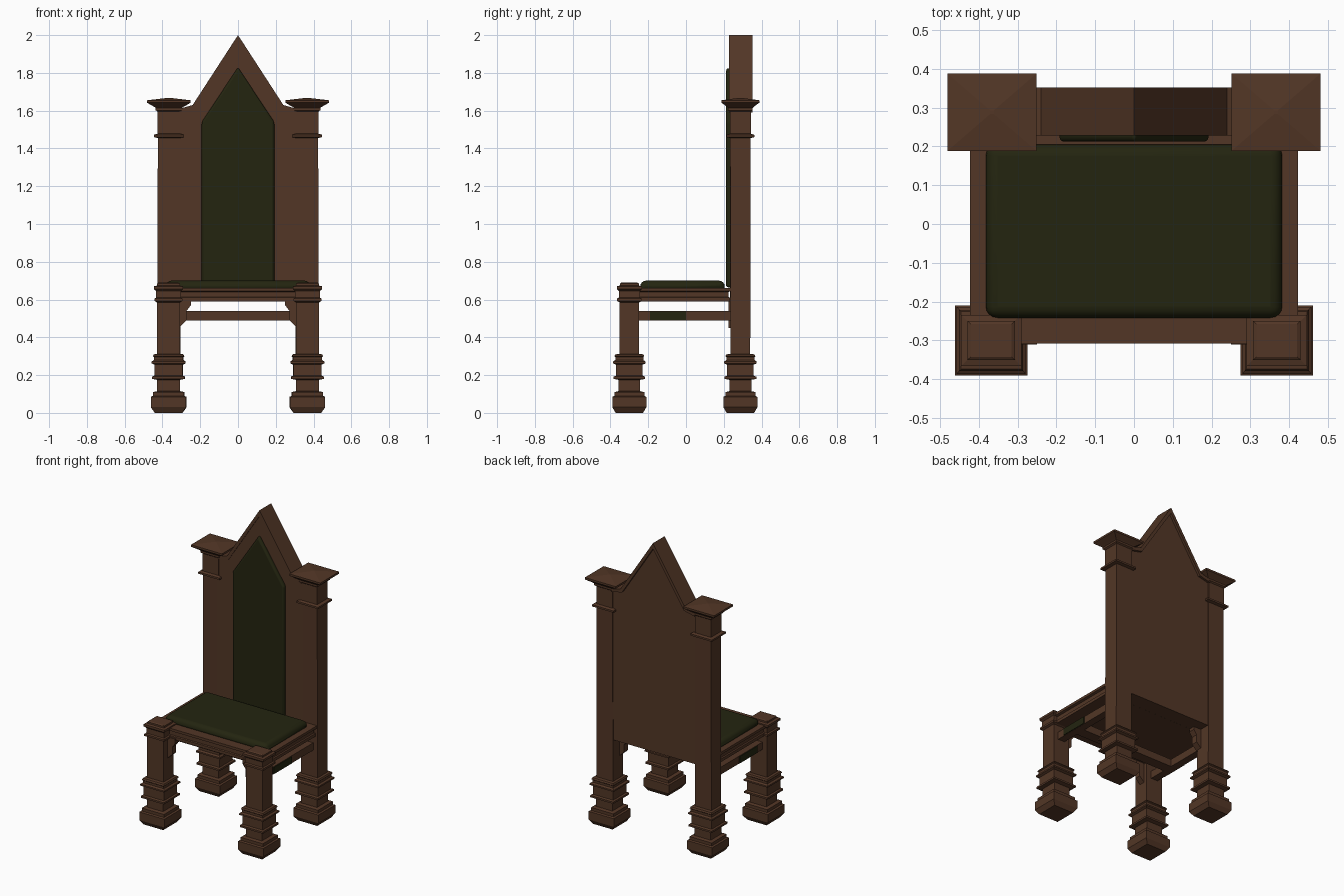
import bpy, bmesh, math
from mathutils import Vector

if "Cube" in bpy.data.objects:
    bpy.data.objects.remove(bpy.data.objects["Cube"])


def material(name, rgb):
    m = bpy.data.materials.new(name)
    m.diffuse_color = (*rgb, 1)
    m.use_nodes = True
    m.node_tree.nodes["Principled BSDF"].inputs["Base Color"].default_value = m.diffuse_color
    return m


WOOD = material("brown wood", (0.085, 0.037, 0.019))
CLOTH = material("dark green cloth", (0.017, 0.018, 0.005))


def finish(name, bm, mat):
    bmesh.ops.recalc_face_normals(bm, faces=bm.faces)
    me = bpy.data.meshes.new(name)
    bm.to_mesh(me)
    bm.free()
    me.materials.append(mat)
    ob = bpy.data.objects.new(name, me)
    bpy.context.collection.objects.link(ob)
    return ob


def loft(name, cx, cy, rows, mat=WOOD):
    """Stack of rectangles: rows are (z, width, depth)."""
    bm = bmesh.new()
    rings = []
    for z, w, d in rows:
        rings.append([bm.verts.new((cx + sx * w / 2, cy + sy * d / 2, z))
                      for sx, sy in ((-1, -1), (1, -1), (1, 1), (-1, 1))])
    for a, b in zip(rings, rings[1:]):
        for i in range(4):
            j = (i + 1) % 4
            bm.faces.new((a[i], a[j], b[j], b[i]))
    bm.faces.new(rings[0][::-1])
    bm.faces.new(rings[-1])
    return finish(name, bm, mat)


def box(name, x0, x1, y0, y1, z0, z1, mat=WOOD):
    w, d = x1 - x0, y1 - y0
    return loft(name, (x0 + x1) / 2, (y0 + y1) / 2, [(z0, w, d), (z1, w, d)], mat)


def plate(name, pts, y0, y1, mat=WOOD):
    """Extrude an x-z outline from y0 to y1."""
    bm = bmesh.new()
    f = bm.faces.new([bm.verts.new((x, y0, z)) for x, z in pts])
    r = bmesh.ops.extrude_face_region(bm, geom=[f])
    vs = [v for v in r["geom"] if isinstance(v, bmesh.types.BMVert)]
    bmesh.ops.translate(bm, vec=Vector((0, y1 - y0, 0)), verts=vs)
    return finish(name, bm, mat)


def mirrored(half):
    """Close a right-hand outline (bottom to top) with its mirror image."""
    return half + [(-x, z) for x, z in reversed(half) if x > 0]


# Turned-style square foot shared by all four legs
FOOT = [(0, .145, .145), (.03, .187, .18), (.085, .187, .18), (.09, .165, .158),
        (.11, .165, .158), (.115, .12, .115), (.175, .12, .115), (.18, .172, .168),
        (.192, .172, .168), (.197, .15, .14), (.255, .15, .14), (.262, .178, .172),
        (.272, .178, .172), (.28, .155, .148), (.295, .155, .148), (.3, .165, .158),
        (.31, .155, .148), (.312, .122, .104)]
FRONT_TOP = [(.585, .122, .104), (.592, .148, .13), (.605, .148, .13), (.61, .13, .112),
             (.645, .13, .112), (.655, .155, .132), (.67, .155, .132), (.674, .122, .1),
             (.685, .122, .1), (.69, .105, .085)]
BACK_TOP = [(1.455, .117, .108), (1.46, .16, .148), (1.472, .16, .148), (1.478, .12, .112),
            (1.595, .12, .112), (1.602, .14, .13), (1.615, .14, .13), (1.62, .155, .14),
            (1.642, .23, .2), (1.655, .23, .2), (1.668, .01, .01)]

for side, s in (("left", -1), ("right", 1)):
    loft(f"front_leg_{side}", s * .368, -.3, FOOT + FRONT_TOP)
    loft(f"back_post_{side}", s * .366, .288, FOOT + BACK_TOP)
    # Shaped corner brackets under the seat and the back panel
    bracket = [(s * x, z) for x, z in ((.315, .6), (.25, .6), (.25, .57), (.272, .54),
                                       (.272, .49), (.315, .45))]
    plate(f"front_bracket_{side}", bracket, -.31, -.27)
    plate(f"back_bracket_{side}", bracket, .226, .27)
    # Side stretchers with a small cloth strip
    box(f"side_stretcher_{side}", s * .37 - .025, s * .37 + .025, -.26, .25, .49, .54)
    box(f"stretcher_strip_{side}", s * .397 - .003, s * .397 + .003, -.19, 0, .492, .538, CLOTH)

box("cross_stretcher", -.35, .35, -.13, -.06, .49, .54)

# Moulded seat frame and cushion
loft("seat_frame", 0, -.035, [(.59, .83, .535), (.61, .83, .535), (.614, .815, .52),
                              (.64, .815, .52), (.645, .845, .545), (.662, .845, .545)])
cushion = box("seat_cushion", -.382, .382, -.242, .205, .64, .7, CLOTH)
bev = cushion.modifiers.new("round", "BEVEL")
bev.width, bev.segments = .035, 4

# Back panel with gable
plate("back_panel", mirrored([(.32, .59), (.32, 1.605), (.24, 1.62), (0, 1.985)]), .233, .336)
# Gable trim
plate("gable_trim", [(.31, 1.59), (.31, 1.61), (.24, 1.63), (0, 2), (-.24, 1.63), (-.31, 1.61),
                     (-.31, 1.59), (-.23, 1.608), (0, 1.962), (.23, 1.608)], .228, .352)
# Padded pointed cloth inset
pad = plate("back_cushion", mirrored([(.192, .665), (.192, 1.54), (0, 1.83)]), .212, .25, CLOTH)
bev = pad.modifiers.new("round", "BEVEL")
bev.width, bev.segments = .012, 3

for ob in (cushion, pad):
    bpy.ops.object.select_all(action="DESELECT")
    ob.select_set(True)
    bpy.context.view_layer.objects.active = ob
    bpy.ops.object.shade_smooth_by_angle(angle=math.radians(40))
